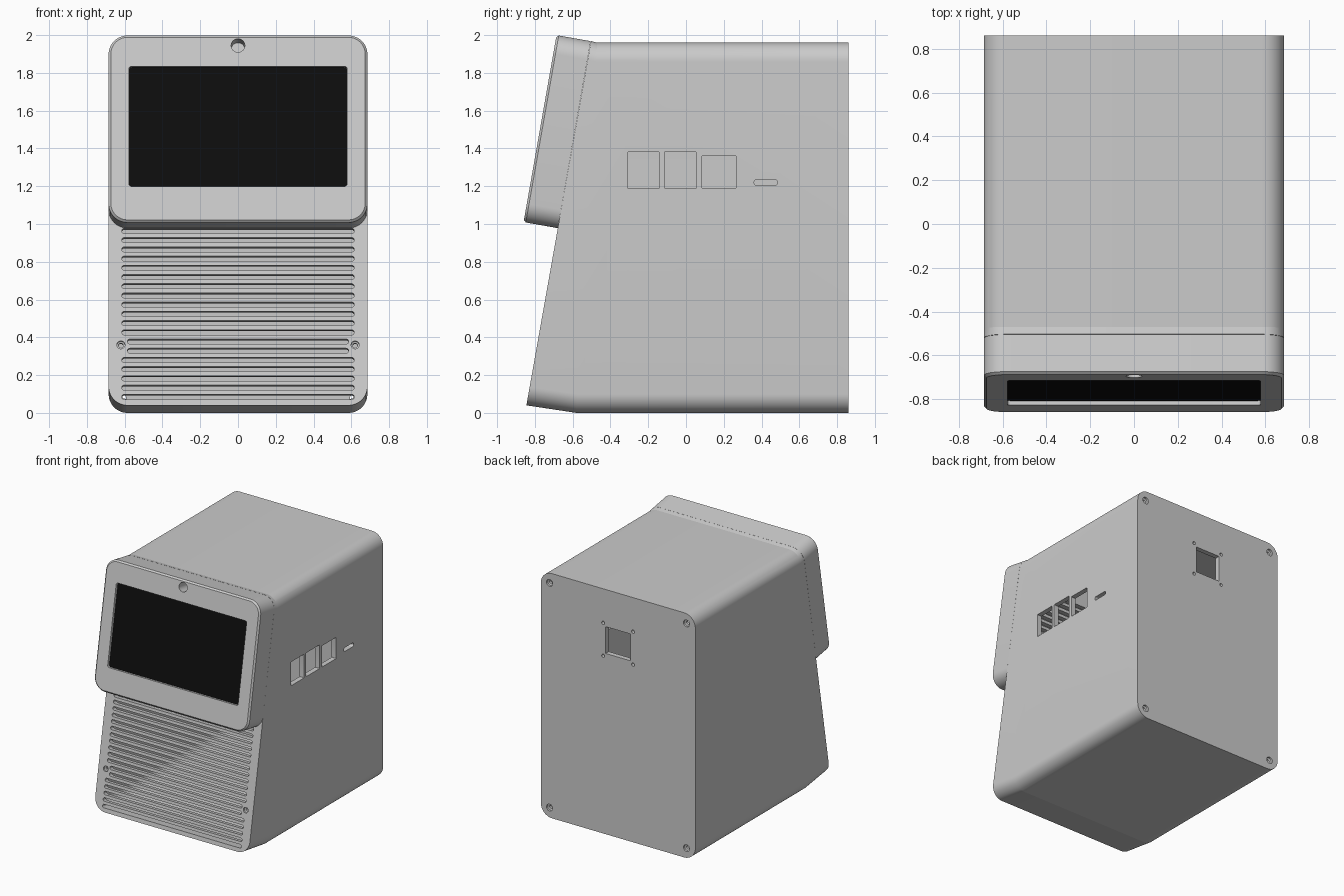
import bpy, bmesh
from math import sin, cos, pi, radians
from mathutils import Vector as V

if "Cube" in bpy.data.objects:
    bpy.data.objects.remove(bpy.data.objects["Cube"])

TILT = radians(10)
UP = V((0, sin(TILT), cos(TILT)))        # up along the tilted front
IN = V((0, cos(TILT), -sin(TILT)))       # into the tilted front
X, Y, Z = V((1, 0, 0)), V((0, 1, 0)), V((0, 0, 1))


def ring(o, u, v, w, h, r, seg=12):
    """Rounded rectangle w x h centred on o, in the plane of u and v."""
    pts = []
    for k, (sx, sy) in enumerate([(1, 1), (-1, 1), (-1, -1), (1, -1)]):
        for i in range(seg + 1):
            a = pi / 2 * (k + i / seg)
            pts.append(o + u * (sx * (w / 2 - r) + r * cos(a)) + v * (sy * (h / 2 - r) + r * sin(a)))
    return pts


def span(bottom, top, w, r):
    """Rounded rectangle standing between two (y, z) points."""
    b, t = V((0, *bottom)), V((0, *top))
    return ring((b + t) / 2, X, (t - b).normalized(), w, (t - b).length, r)


def loft(bm, rings):
    rows = [[bm.verts.new(p) for p in pts] for pts in rings]
    n = len(rows[0])
    for a, b in zip(rows, rows[1:]):
        for i in range(n):
            bm.faces.new((a[i], a[(i + 1) % n], b[(i + 1) % n], b[i]))
    bm.faces.new(rows[0][::-1])
    bm.faces.new(rows[-1])


def cut(bm, o, u, v, n, w, h, r, d0=-0.02, d1=0.08, seg=8):
    loft(bm, [ring(o + n * d, u, v, w, h, r, seg) for d in (d0, d1)])


def screw(bm, o, u, v, n, r_head, r_hole):
    steps = [(-0.02, r_head), (0.016, r_head), (0.02, r_hole), (0.08, r_hole)]
    # tiny flat keeps neighbouring corner points distinct
    loft(bm, [ring(o + n * d, u, v, 2 * r + .0004, 2 * r + .0004, r) for d, r in steps])


def make(name, bm):
    bmesh.ops.remove_doubles(bm, verts=bm.verts, dist=1e-5)
    bmesh.ops.recalc_face_normals(bm, faces=bm.faces)
    me = bpy.data.meshes.new(name)
    bm.to_mesh(me)
    bm.free()
    ob = bpy.data.objects.new(name, me)
    bpy.context.collection.objects.link(ob)
    return ob


def subtract(ob, bm):
    cutter = make("cutter", bm)
    cutter.hide_render = True
    mod = ob.modifiers.new("cut", 'BOOLEAN')
    mod.operation, mod.solver, mod.object = 'DIFFERENCE', 'EXACT', cutter
    bpy.context.view_layer.objects.active = ob
    bpy.ops.object.modifier_apply(modifier=mod.name)
    bpy.data.objects.remove(cutter)


def smooth(ob):
    bpy.ops.object.select_all(action='DESELECT')
    ob.select_set(True)
    bpy.context.view_layer.objects.active = ob
    bpy.ops.object.shade_smooth_by_angle(angle=radians(8))


def grille_point(x, z):
    return V((x, -0.845 + (z - 0.04) * 0.1774, z))


def face_point(x, z):
    return V((x, -0.86 + (z - 1.01) * 0.1763, z))


# main case: lofted shell with a leaning front
bm = bmesh.new()
loft(bm, [span((.86, 0), (.86, 1.96), 1.37, .1),
          span((-.58, 0), (-.47, 1.96), 1.37, .1),
          span((-.845, .04), (-.503, 1.968), 1.37, .1)])
case = make("case", bm)

# hollow interior
bm = bmesh.new()
loft(bm, [span((.82, .04), (.82, 1.92), 1.29, .07),
          span((-.56, .04), (-.44, 1.92), 1.29, .07),
          span((-.80, .077), (-.46, 1.92), 1.29, .07)])
subtract(case, bm)

# openings in the case
bm = bmesh.new()
for i in range(35):                       # front vent slots, continuing behind the display
    half = 0.585 if i in (5, 6) else 0.615
    cut(bm, grille_point(0, .085 + i * .0488), X, UP, IN, 2 * half, .027, .013)
for s in (-1, 1):                         # front and rear screw holes
    screw(bm, grille_point(s * .62, .36), X, UP, IN, .021, .012)
    for z in (.08, 1.88):
        screw(bm, V((s * .607, .86, z)), X, Z, -Y, .027, .014)
    for t in (-1, 1):
        cut(bm, V((s * .132, .86, 1.555 + t * .132)), X, Z, -Y, .026, .026, .0128)
cut(bm, V((0, .86, 1.555)), X, Z, -Y, .22, .215, .004)      # rear socket
for y0, y1, z0, z1, r in [(-.31, -.14, 1.19, 1.38, .003), (-.115, .055, 1.19, 1.38, .003),
                          (.085, .265, 1.19, 1.36, .003), (.36, .485, 1.205, 1.235, .0148)]:
    cut(bm, V((.685, (y0 + y1) / 2, (z0 + z1) / 2)), Y, Z, -X, y1 - y0, z1 - z0, r)  # side ports
subtract(case, bm)
smooth(case)

# display housing with chamfered front edge
bm = bmesh.new()
mid = face_point(0, 1.505)
loft(bm, [ring(mid + IN * d, X, UP, 1.37 - 2 * c, 1.005 - 2 * c, .1 - c)
          for d, c in ((0, .012), (.012, 0), (.184, 0))])
housing = make("display_housing", bm)

# screen recess and camera hole
bm = bmesh.new()
centre = face_point(0, 1.517)
cut(bm, centre, X, UP, IN, 1.156, .645, .015, d1=.024)
cut(bm, face_point(0, 1.945), X, UP, IN, .072, .072, .0358, d1=.12, seg=12)
subtract(housing, bm)
smooth(housing)

# screen
bm = bmesh.new()
cut(bm, centre, X, UP, IN, 1.154, .643, .015, d0=.02, d1=.03)
screen = make("screen", bm)
black = bpy.data.materials.new("black_glass")
black.diffuse_color = (0.004, 0.004, 0.004, 1)
black.use_nodes = True
black.node_tree.nodes["Principled BSDF"].inputs["Base Color"].default_value = black.diffuse_color
screen.data.materials.append(black)
